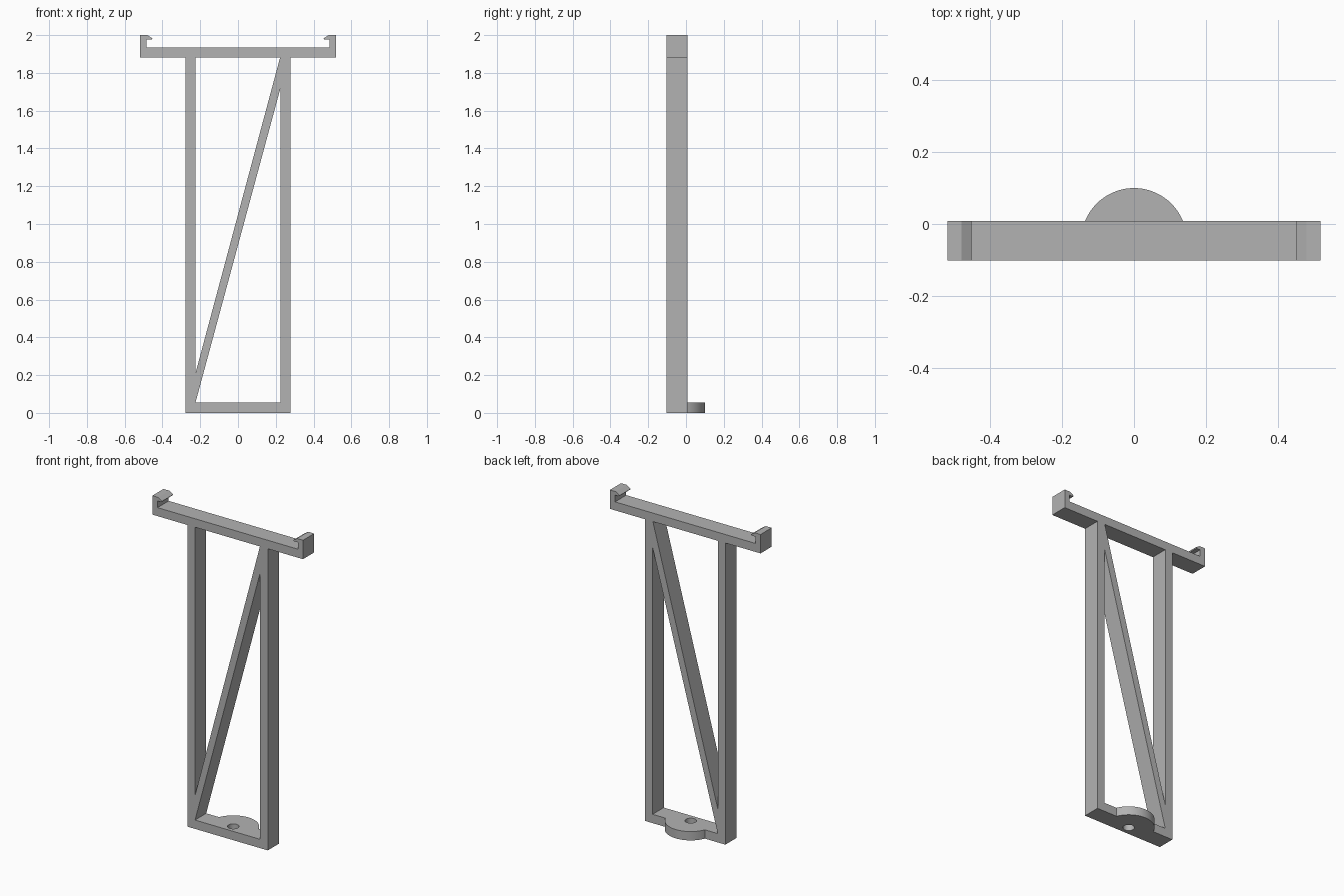
import bpy
import bmesh
from math import cos, sin, pi, radians
from mathutils import Matrix

if "Cube" in bpy.data.objects:
    bpy.data.objects.remove(bpy.data.objects["Cube"], do_unlink=True)

grey = bpy.data.materials.new("plain_grey")
grey.use_nodes = True
colour = (0.45, 0.45, 0.45, 1)
grey.diffuse_color = colour
grey.node_tree.nodes["Principled BSDF"].inputs["Base Color"].default_value = colour


def extruded(name, loops, depth, matrix):
    """Fill closed outlines (inner loops become holes), extrude, and place."""
    curve = bpy.data.curves.new(name + "_profile", "CURVE")
    curve.dimensions = "2D"
    curve.fill_mode = "BOTH"
    curve.extrude = depth / 2
    for loop in loops:
        spline = curve.splines.new("POLY")
        spline.points.add(len(loop) - 1)
        for point, (u, v) in zip(spline.points, loop):
            point.co = (u, v, 0, 1)
        spline.use_cyclic_u = True
    helper = bpy.data.objects.new(name + "_profile", curve)
    bpy.context.collection.objects.link(helper)
    bpy.context.view_layer.update()
    graph = bpy.context.evaluated_depsgraph_get()
    mesh = bpy.data.meshes.new_from_object(helper.evaluated_get(graph))
    bpy.data.objects.remove(helper, do_unlink=True)
    mesh.transform(matrix)
    bm = bmesh.new()
    bm.from_mesh(mesh)
    bmesh.ops.remove_doubles(bm, verts=bm.verts, dist=1e-5)
    bmesh.ops.dissolve_limit(bm, angle_limit=0.001, verts=bm.verts, edges=bm.edges)
    bmesh.ops.recalc_face_normals(bm, faces=bm.faces)
    bm.to_mesh(mesh)
    bm.free()
    mesh.materials.clear()
    mesh.materials.append(grey)
    obj = bpy.data.objects.new(name, mesh)
    bpy.context.collection.objects.link(obj)
    return obj


def arc(radius, centre_y, sweep, count):
    return [(radius * cos(sweep * i / count), centre_y + radius * sin(sweep * i / count))
            for i in range(count + 1)]


front, back = -0.102, 0.008
mid_y = (front + back) / 2
leg_out, leg_in = 0.277, 0.225
bar = 0.055
beam_low, beam_top = 1.882, 1.935

# Right half of the outline: leg, beam and hooked clip, mirrored for the left
half = [(leg_out, 0), (leg_out, beam_low), (0.52, beam_low), (0.52, 2.0),
        (0.48, 2.0), (0.453, 1.983), (0.457, 1.977), (0.484, 1.977), (0.484, beam_top)]
outline = half + [(-x, z) for x, z in reversed(half)]

# Triangular openings either side of the diagonal brace
upper_opening = [(-leg_in, 0.21), (leg_in - 0.002, beam_low), (-leg_in, beam_low)]
lower_opening = [(-leg_in, bar), (leg_in, bar), (leg_in, 1.72)]

upright = Matrix.Translation((0, mid_y, 0)) @ Matrix.Rotation(radians(90), 4, "X")
frame = extruded("bracket_frame", [outline, upper_opening, lower_opening],
                 back - front, upright)

# Rounded mounting tab behind the bottom bar, and its screw hole
flat = Matrix.Translation((0, 0, bar / 2))
tab = extruded("mounting_tab", [arc(0.147, mid_y, pi, 40)], bar, flat)
hole = extruded("screw_hole", [arc(0.033, mid_y, 2 * pi, 32)[:-1]], bar * 1.6, flat)

for helper, operation in ((tab, "UNION"), (hole, "DIFFERENCE")):
    mod = frame.modifiers.new(helper.name, "BOOLEAN")
    mod.object = helper
    mod.operation = operation
    mod.solver = "EXACT"

bpy.context.view_layer.update()
graph = bpy.context.evaluated_depsgraph_get()
joined = bpy.data.meshes.new_from_object(frame.evaluated_get(graph))
frame.modifiers.clear()
frame.data = joined
for helper in (tab, hole):
    bpy.data.objects.remove(helper, do_unlink=True)

bpy.ops.object.select_all(action="DESELECT")
frame.select_set(True)
bpy.context.view_layer.objects.active = frame
bpy.ops.object.shade_smooth_by_angle(angle=radians(25))
